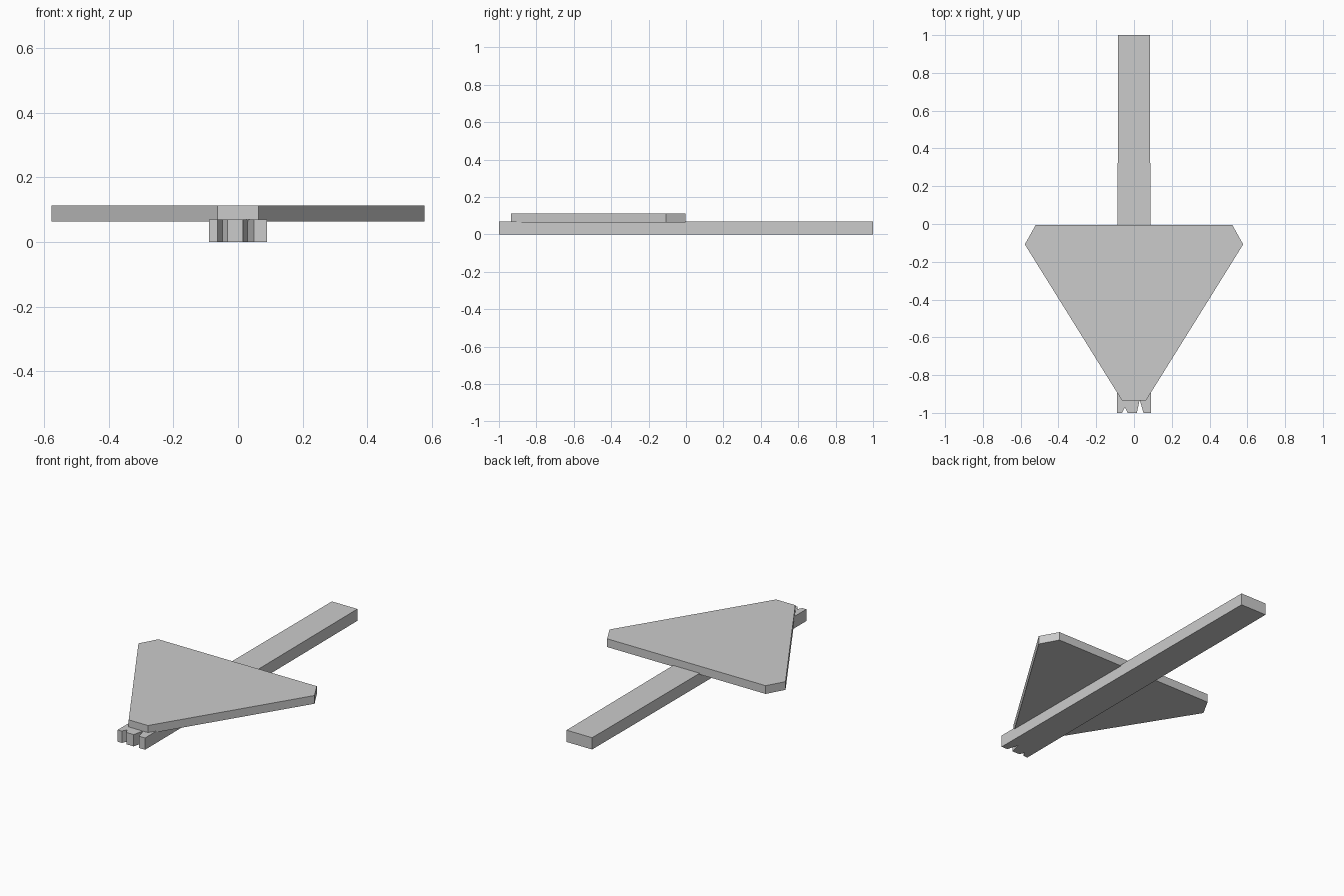
import bpy
import bmesh

if "Cube" in bpy.data.objects:
    bpy.data.objects.remove(bpy.data.objects["Cube"])


def slab(name, outline, z0, z1):
    """Extrude a closed xy outline between two heights."""
    bm = bmesh.new()
    base = bm.faces.new([bm.verts.new((x, y, z0)) for x, y in outline])
    top = bmesh.ops.extrude_face_region(bm, geom=[base])["geom"]
    verts = [v for v in top if isinstance(v, bmesh.types.BMVert)]
    bmesh.ops.translate(bm, verts=verts, vec=(0, 0, z1 - z0))
    bmesh.ops.recalc_face_normals(bm, faces=bm.faces)
    mesh = bpy.data.meshes.new(name)
    bm.to_mesh(mesh)
    bm.free()
    obj = bpy.data.objects.new(name, mesh)
    bpy.context.collection.objects.link(obj)
    return obj


# Long post, slightly tapered, with two splintered notches in its foot
slab("post", [
    (0.084, 1.0), (-0.084, 1.0), (-0.09, -1.0),
    (-0.063, -1.0), (-0.048, -0.97), (-0.033, -1.0),
    (0.015, -1.0), (0.03, -0.93), (0.05, -1.0),
    (0.09, -1.0)], 0.0, 0.07)

# Triangular plate with clipped corners, lying on the post
half = [(0.063, -0.935), (0.578, -0.108), (0.52, -0.004)]
slab("sign_plate", half + [(-x, y) for x, y in reversed(half)], 0.063, 0.112)
